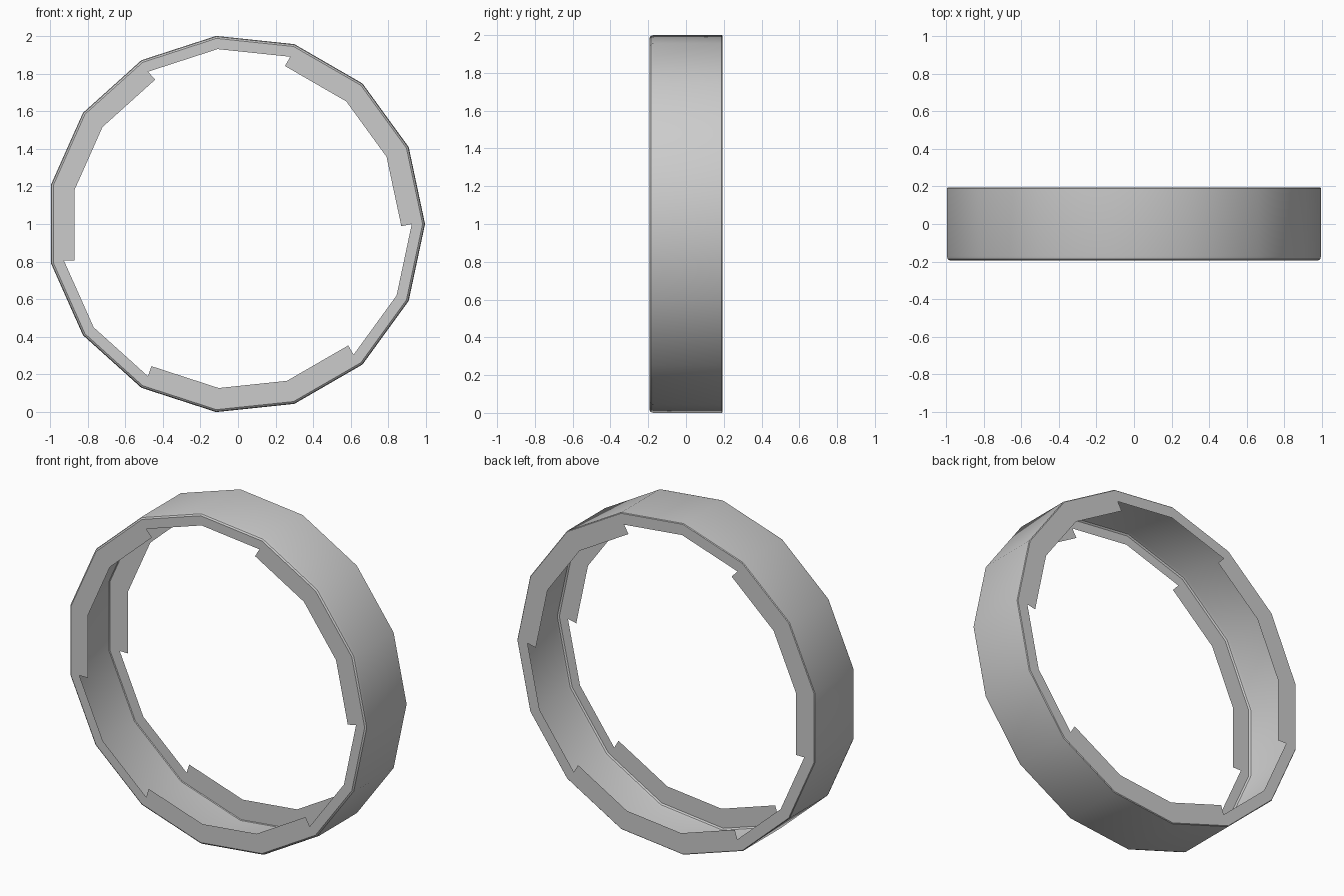
import bpy, bmesh
from math import sin, cos, radians

if "Cube" in bpy.data.objects:
    bpy.data.objects.remove(bpy.data.objects["Cube"])

N = 15            # sides of the ring
STEP = 360 / N
R = 1.0055        # outer radius
RIM = 0.935       # inner radius of the plain rim
LIP = 0.877       # inner radius of the wider lips
H = 0.193         # half width
CX, CZ = -0.011, 1.0

bm = bmesh.new()


def point(r, k, y):
    a = radians(k * STEP)
    return bm.verts.new((CX + r * cos(a), y, CZ + r * sin(a)))


def end_point(vert, k_mid, y):
    # lip end cut square to its neighbouring side
    a = radians(k_mid * STEP)
    d = (RIM - LIP) * cos(radians(STEP / 2))
    return bm.verts.new((vert.co.x - d * cos(a), y, vert.co.z - d * sin(a)))


# Thin channel section: front rim, rounded front edge, wall, back edge, back rim
profile = [(RIM, -H), (R - 0.013, -H), (R - 0.004, -H + 0.007), (R, -H + 0.022),
           (R, H - 0.004), (R - 0.004, H), (RIM, H)]
rings = [[point(r, k, y) for k in range(N)] for r, y in profile]
for a, b in zip(rings, rings[1:]):
    for k in range(N):
        j = (k + 1) % N
        bm.faces.new((a[k], a[j], b[j], b[k]))

# Three wider lips, each three sides long, on the front and back rims
for ring, y in ((rings[0], -H), (rings[-1], H)):
    for start in (0, 5, 10):
        outer = [ring[(start + i) % N] for i in range(4)]
        inner = [end_point(outer[0], start + 0.5, y),
                 point(LIP, start + 1, y), point(LIP, start + 2, y),
                 end_point(outer[3], start + 2.5, y)]
        for i in range(3):
            bm.faces.new((outer[i], outer[i + 1], inner[i + 1], inner[i]))

bmesh.ops.recalc_face_normals(bm, faces=bm.faces)
# make sure the wall faces outward
bm.faces.ensure_lookup_table()
wall = max(bm.faces, key=lambda f: f.calc_center_median().x if abs(f.normal.y) < 0.1 else -9)
if wall.normal.x < 0:
    bmesh.ops.reverse_faces(bm, faces=bm.faces)

mesh = bpy.data.meshes.new("channel_ring")
bm.to_mesh(mesh)
bm.free()
obj = bpy.data.objects.new("channel_ring", mesh)
bpy.context.collection.objects.link(obj)
bpy.context.view_layer.objects.active = obj
obj.select_set(True)
bpy.ops.object.shade_smooth_by_angle(angle=radians(35))
